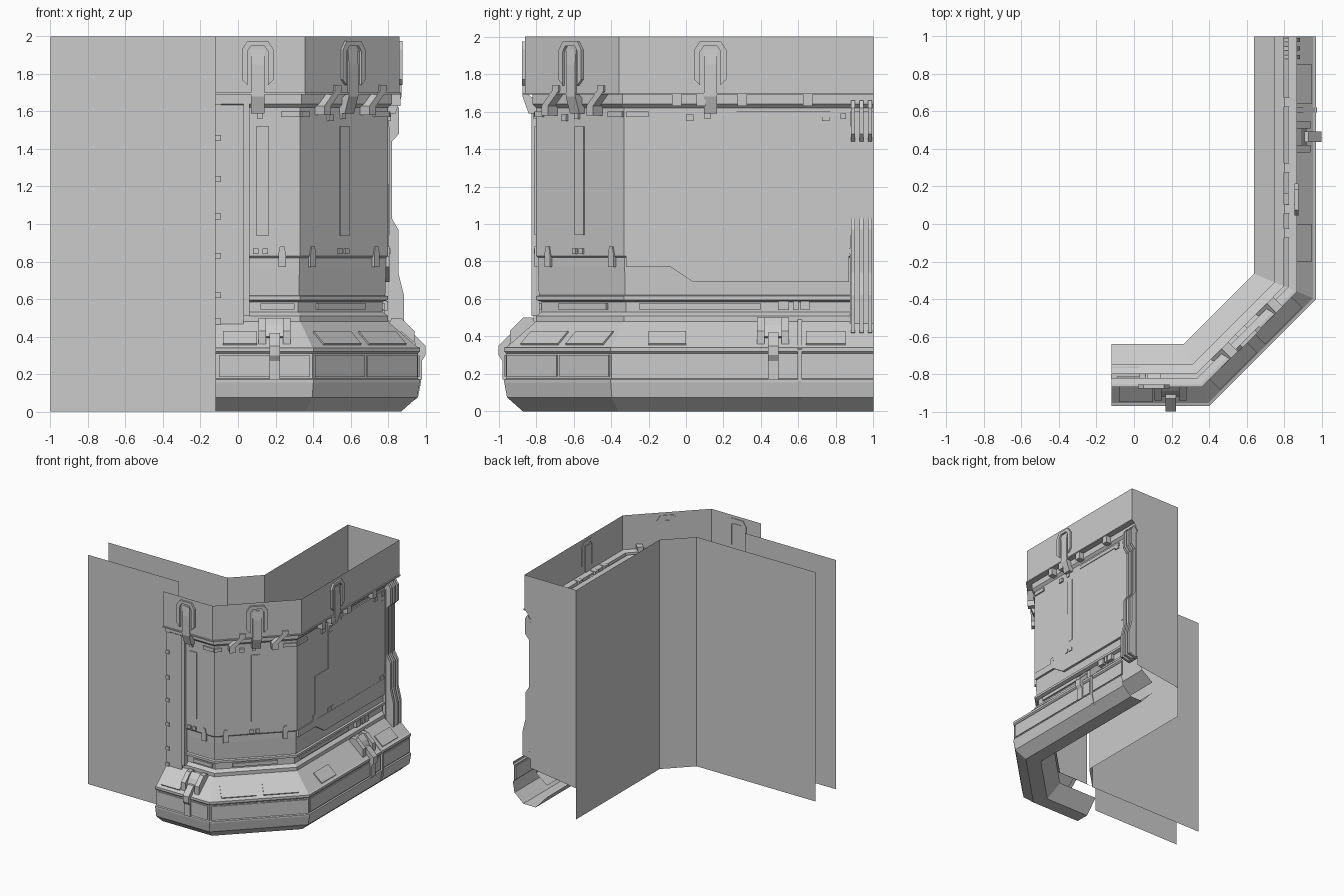
import bpy, bmesh, math

T = math.tan(math.radians(22.5))          # corner follows a regular octagon
FRONT, DIAG, RIGHT = -90, -45, 0          # outward direction of each wall face


def finish(name, bm, solid=True):
    if solid:
        bmesh.ops.recalc_face_normals(bm, faces=bm.faces)
    me = bpy.data.meshes.new(name)
    bm.to_mesh(me)
    bm.free()
    ob = bpy.data.objects.new(name, me)
    bpy.context.collection.objects.link(ob)
    return ob


def pt(face, u, d, z):
    """u along the face, d outward from the origin, z up."""
    a = math.radians(face)
    return (d * math.cos(a) - u * math.sin(a), d * math.sin(a) + u * math.cos(a), z)


def sweep(name, profile, x0=-0.12, y1=1.0):
    """Sweep an open (d, z) profile round the corner."""
    bm = bmesh.new()
    rows = []
    for d, z in profile:
        row = [(x0, -d, z), (d * T, -d, z), (d, -d * T, z), (d, y1, z)]
        rows.append([bm.verts.new(p) for p in row])
    for r, s in zip(rows, rows[1:]):
        for i in range(3):
            bm.faces.new((r[i], s[i], s[i + 1], r[i + 1]))
    return finish(name, bm, False)


def prism(name, a, b):
    bm = bmesh.new()
    va, vb = [bm.verts.new(p) for p in a], [bm.verts.new(p) for p in b]
    bm.faces.new(va)
    bm.faces.new(vb[::-1])
    n = len(va)
    for i in range(n):
        j = (i + 1) % n
        bm.faces.new((va[i], vb[i], vb[j], va[j]))
    return finish(name, bm)


def plate(name, face, pts, d0, d1):
    """Outline in (u, z), extruded outward."""
    return prism(name, [pt(face, u, d0, z) for u, z in pts], [pt(face, u, d1, z) for u, z in pts])


def rib(name, face, pts, u0, u1):
    """Side outline in (d, z), extruded along the face."""
    return prism(name, [pt(face, u0, d, z) for d, z in pts], [pt(face, u1, d, z) for d, z in pts])


def box(name, face, u0, u1, z0, z1, d0, d1):
    return plate(name, face, [(u0, z0), (u1, z0), (u1, z1), (u0, z1)], d0, d1)


def sheet(name, coords):
    bm = bmesh.new()
    bm.faces.new([bm.verts.new(c) for c in coords])
    return finish(name, bm, False)


# Back sheets and end cap
sweep("back_sheet", [(0.36, 2), (0.36, 0)], -1.0)
sheet("side_sheet", [(-1, -0.64, 0), (-0.12, -0.64, 0), (-0.12, -0.64, 2), (-1, -0.64, 2)])
sheet("end_cap", [(0.36, 1, 0.27), (0.80, 1, 0.33), (0.80, 1, 1.64),
                  (0.86, 1, 1.70), (0.86, 1, 2), (0.36, 1, 2)])

# Main wall, base shell and inner liner
sweep("upper_trim", [(0.86, 2), (0.86, 1.70), (0.82, 1.69), (0.82, 1.64), (0.80, 1.62)])
sweep("wall_panel", [(0.80, 1.62), (0.80, 0.83), (0.79, 0.82), (0.79, 0.77), (0.785, 0.62),
                     (0.80, 0.615), (0.80, 0.595), (0.77, 0.585), (0.77, 0.53), (0.80, 0.51)])
sweep("base_shell", [(0.80, 0.51), (0.80, 0.48), (0.955, 0.345), (0.97, 0.34), (0.97, 0.32),
                     (0.96, 0.31), (0.96, 0.175), (0.97, 0.17), (0.97, 0.155), (0.955, 0.075),
                     (0.87, 0), (0.75, 0), (0.64, 0.12)])
sweep("inner_liner", [(0.80, 1.68), (0.75, 1.65), (0.75, 0.30), (0.64, 0.22)])
sweep("trim_lip", [(0.855, 1.70), (0.87, 1.70), (0.87, 1.69), (0.82, 1.69)])

# Hooks on the upper trim, one per face
for face, c in ((FRONT, 0.105), (DIAG, 0.0), (RIGHT, 0.13)):
    w, v = 0.085, 0.055
    plate("hook_frame", face, [
        (c - w, 1.77), (c - w, 1.93), (c - v, 1.975), (c + v, 1.975), (c + w, 1.93), (c + w, 1.77),
        (c + v, 1.74), (c + v, 1.92), (c + 0.035, 1.95), (c - 0.035, 1.95), (c - v, 1.92), (c - v, 1.74)],
        0.855, 0.876)
    rib("hook_bar", face, [(0.80, 1.59), (0.84, 1.59), (0.872, 1.68), (0.872, 1.85), (0.865, 1.93),
                           (0.855, 1.93), (0.855, 1.70), (0.80, 1.66)], c - 0.035, c + 0.035)

# Long vertical strips with clips above and below
for face, c in ((FRONT, 0.13), (DIAG, 0.0), (RIGHT, 0.13), (RIGHT, 0.855)):
    box("wall_strip", face, c - 0.02 - 0.015, c + 0.035, 0.94, 1.52, 0.79, 0.808)
    for s in (-0.05, 0.0):
        box("lower_clip", face, c + s, c + s + 0.03, 0.84, 0.87, 0.79, 0.812)
    box("upper_clip", face, c - 0.13, c - 0.09, 1.55, 1.585, 0.79, 0.815)
    box("upper_clip", face, c - 0.03, c + 0.0, 1.56, 1.59, 0.79, 0.815)
for face, u0, u1 in ((FRONT, 0.23, 0.33), (DIAG, -0.33, -0.27), (DIAG, 0.22, 0.33),
                     (RIGHT, -0.32, -0.20), (RIGHT, 0.27, 0.77)):
    box("top_strip", face, u0, u1, 1.57, 1.60, 0.79, 0.812)

# Bent tabs under the trim, small tabs over the lower strip
for c in (-0.14, 0.2):
    plate("bent_tab", DIAG, [(c - 0.08, 1.58), (c - 0.03, 1.58), (c - 0.03, 1.63), (c + 0.05, 1.71),
                             (c + 0.05, 1.74), (c, 1.74), (c, 1.71), (c - 0.08, 1.63)], 0.80, 0.872)
for face, c in ((FRONT, 0.235), (DIAG, -0.24), (DIAG, 0.24), (RIGHT, -0.1)):
    plate("small_tab", face, [(c - 0.02, 0.77), (c + 0.02, 0.77), (c + 0.02, 0.84), (c + 0.012, 0.88),
                              (c - 0.012, 0.88), (c - 0.02, 0.84)], 0.78, 0.808)
for c in (-0.05, 0.08, 0.30, 0.65):
    box("trim_tab", RIGHT, c - 0.025, c + 0.025, 1.63, 1.70, 0.80, 0.866)

# Front left post with bolts and edge rails
box("post_plate", FRONT, -0.12, 0.03, 0.45, 1.66, 0.76, 0.815)
box("post_rail", FRONT, 0.03, 0.06, 0.51, 1.64, 0.78, 0.825)
for z in (0.48, 0.62, 0.83, 1.04, 1.24, 1.46, 1.65):
    box("post_bolt", FRONT, -0.122, -0.09, z - 0.015, z + 0.015, 0.80, 0.825)

# Raised panel and chin on the right face
plate("side_panel", RIGHT, [(-0.09, 0.83), (0.87, 0.83), (0.87, 1.60), (0.1, 1.60), (0.1, 1.21),
                            (-0.09, 1.21)], 0.79, 0.806)
plate("side_chin", RIGHT, [(-0.32, 0.83), (-0.32, 0.77), (-0.08, 0.77), (0.04, 0.69), (0.87, 0.69),
                           (0.87, 0.83)], 0.78, 0.808)
for u0, u1 in ((0.49, 0.55), (0.57, 0.60), (0.61, 0.66)):
    box("vent_block", RIGHT, u0, u1, 0.54, 0.59, 0.76, 0.80)

# Ribs at the far end of the right face
end_rib = [(0.79, 0.40), (0.885, 0.42), (0.885, 0.62), (0.855, 0.74), (0.855, 0.97), (0.82, 1.03),
           (0.82, 1.44), (0.858, 1.48), (0.858, 1.62), (0.83, 1.66), (0.79, 1.66)]
for u in (0.88, 0.925, 0.97):
    rib("end_rib", RIGHT, end_rib, u, u + 0.022)
box("end_backing", RIGHT, 0.875, 1.0, 0.41, 1.60, 0.78, 0.812)

# Framed inset panels round the base belt
for face, u0, u1 in ((FRONT, -0.10, 0.385), (DIAG, -0.385, -0.01), (DIAG, 0.01, 0.385),
                     (RIGHT, -0.385, 0.58), (RIGHT, 0.62, 0.99)):
    box("belt_panel", face, u0, u1, 0.185, 0.30, 0.95, 0.968)
for face, u0, u1 in ((FRONT, -0.08, 0.10), (DIAG, -0.3, -0.02), (DIAG, 0.04, 0.32),
                     (RIGHT, -0.20, 0.0), (RIGHT, 0.64, 0.85)):
    rib("slope_panel", face, [(0.86, 0.41), (0.87, 0.43), (0.95, 0.362), (0.94, 0.345)], u0, u1)
for face, u0, u1 in ((FRONT, 0.12, 0.30), (DIAG, -0.18, 0.18), (RIGHT, -0.25, 0.40)):
    box("groove_bar", face, u0, u1, 0.545, 0.575, 0.76, 0.785)
rib("base_band", RIGHT, [(0.94, 0.06), (0.96, 0.075), (0.977, 0.16), (0.977, 0.33), (0.955, 0.352),
                         (0.80, 0.49), (0.80, 0.46)], 0.595, 0.62)

# Base latches on the front and right faces
for face, c in ((FRONT, 0.195), (RIGHT, 0.465)):
    for s in (-1, 1):
        rib("latch_cheek", face, [(0.80, 0.46), (0.82, 0.50), (0.87, 0.50), (0.94, 0.43), (0.94, 0.36)],
            c + s * 0.085, c + s * 0.045)
    rib("latch_block", face, [(0.80, 0.46), (0.85, 0.50), (0.89, 0.46), (0.92, 0.40), (0.90, 0.39)],
        c - 0.05, c + 0.05)
    rib("latch_bar", face, [(0.90, 0.42), (0.93, 0.42), (1.0, 0.35), (1.0, 0.30), (0.98, 0.27),
                            (0.98, 0.17), (0.955, 0.17), (0.955, 0.34)], c - 0.028, c + 0.028)
